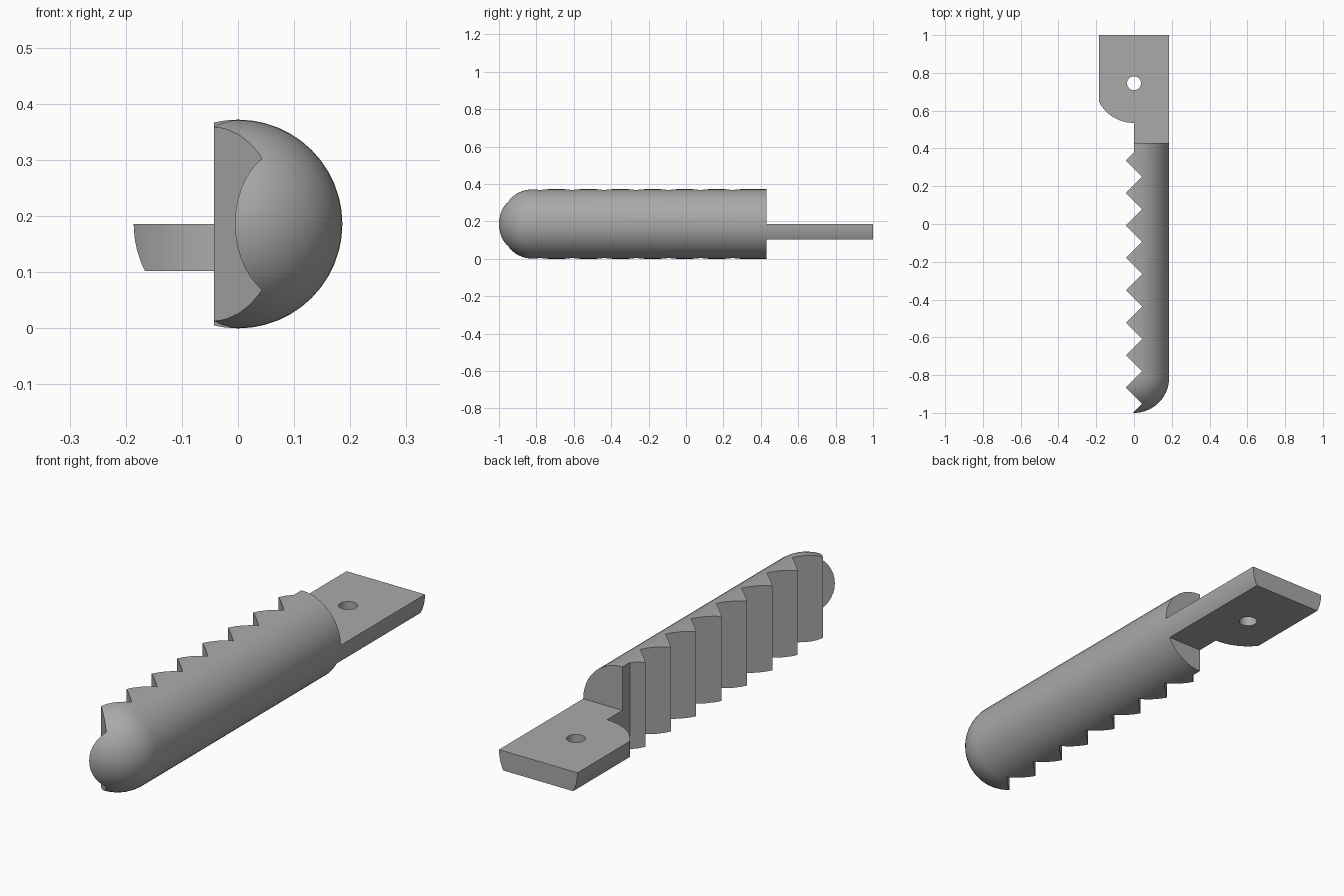
import bpy, bmesh
from math import pi, sin, cos, asin
from mathutils import Vector

cube = bpy.data.objects.get("Cube")
if cube:
    bpy.data.objects.remove(cube)

R = 0.186            # rod radius, also the height of its axis
BODY_END = 0.43
PITCH = 0.1717       # tooth spacing
TOOTH = PITCH / 4    # tooth half depth
HOLE_Y, HOLE_R, LUG_R = 0.745, 0.037, 0.21

grey = bpy.data.materials.new("plain grey")
grey.use_nodes = True
colour = (0.40, 0.40, 0.40, 1)
grey.diffuse_color = colour
grey.node_tree.nodes["Principled BSDF"].inputs["Base Color"].default_value = colour


def make_object(name, bm):
    bmesh.ops.recalc_face_normals(bm, faces=bm.faces)
    mesh = bpy.data.meshes.new(name)
    bm.to_mesh(mesh)
    bm.free()
    mesh.materials.append(grey)
    obj = bpy.data.objects.new(name, mesh)
    bpy.context.collection.objects.link(obj)
    return obj


def round_rod(name):
    """Solid rod along y with a hemispherical front end."""
    steps = 14
    profile = [(R * sin(i * pi / 2 / steps), R - 1 - R * cos(i * pi / 2 / steps))
               for i in range(steps + 1)] + [(R, 1.1), (0, 1.1)]
    bm = bmesh.new()
    verts = [bm.verts.new((x, y, R)) for x, y in profile]
    edges = [bm.edges.new(pair) for pair in zip(verts, verts[1:])]
    bmesh.ops.spin(bm, geom=verts + edges, cent=(0, 0, R), axis=(0, 1, 0),
                   angle=2 * pi, steps=48)
    bmesh.ops.remove_doubles(bm, verts=bm.verts, dist=1e-5)
    return make_object(name, bm)


def prism(name, outline, z0, z1):
    bm = bmesh.new()
    face = bm.faces.new([bm.verts.new((x, y, z0)) for x, y in outline])
    top = bmesh.ops.extrude_face_region(bm, geom=[face])["geom"]
    moved = [v for v in top if isinstance(v, bmesh.types.BMVert)]
    bmesh.ops.translate(bm, verts=moved, vec=Vector((0, 0, z1 - z0)))
    return make_object(name, bm)


def boolean(obj, tool, operation):
    mod = obj.modifiers.new(operation, 'BOOLEAN')
    mod.object, mod.operation, mod.solver = tool, operation, 'EXACT'
    bpy.context.view_layer.objects.active = obj
    bpy.ops.object.modifier_apply(modifier=mod.name)
    bpy.data.objects.remove(tool)


# Saw-toothed body, trimmed out of the round rod
teeth = [(0, BODY_END), (0, 0.336 + TOOTH)]
for i in range(8):
    peak = 0.336 - i * PITCH
    teeth += [(-TOOTH, peak), (TOOTH, peak - 2 * TOOTH)]
teeth += [(-TOOTH, 0.336 - 8 * PITCH), (0.3, -1.1), (0.3, BODY_END)]
body = round_rod("toothed_body")
boolean(body, prism("body_trim", teeth, -0.1, 0.5), 'INTERSECT')

# Flat mounting tab with a rounded corner and a bolt hole
start = asin(R / LUG_R)
corner = [(-LUG_R * sin(start * i / 16), HOLE_Y - LUG_R * cos(start * i / 16))
          for i in range(17)]
outline = [(0, BODY_END)] + corner + [(-0.25, corner[-1][1]), (-0.25, 1),
                                      (0.25, 1), (0.25, BODY_END)]
tab = round_rod("mounting_tab")
boolean(tab, prism("tab_trim", outline, 0.102, R), 'INTERSECT')
hole = [(HOLE_R * cos(i * pi / 16), HOLE_Y + HOLE_R * sin(i * pi / 16))
        for i in range(32)]
boolean(tab, prism("hole_cutter", hole, 0, 0.4), 'DIFFERENCE')

for obj in (body, tab):
    bpy.ops.object.select_all(action='DESELECT')
    obj.select_set(True)
    bpy.context.view_layer.objects.active = obj
    bpy.ops.object.shade_smooth_by_angle(angle=pi / 6)
